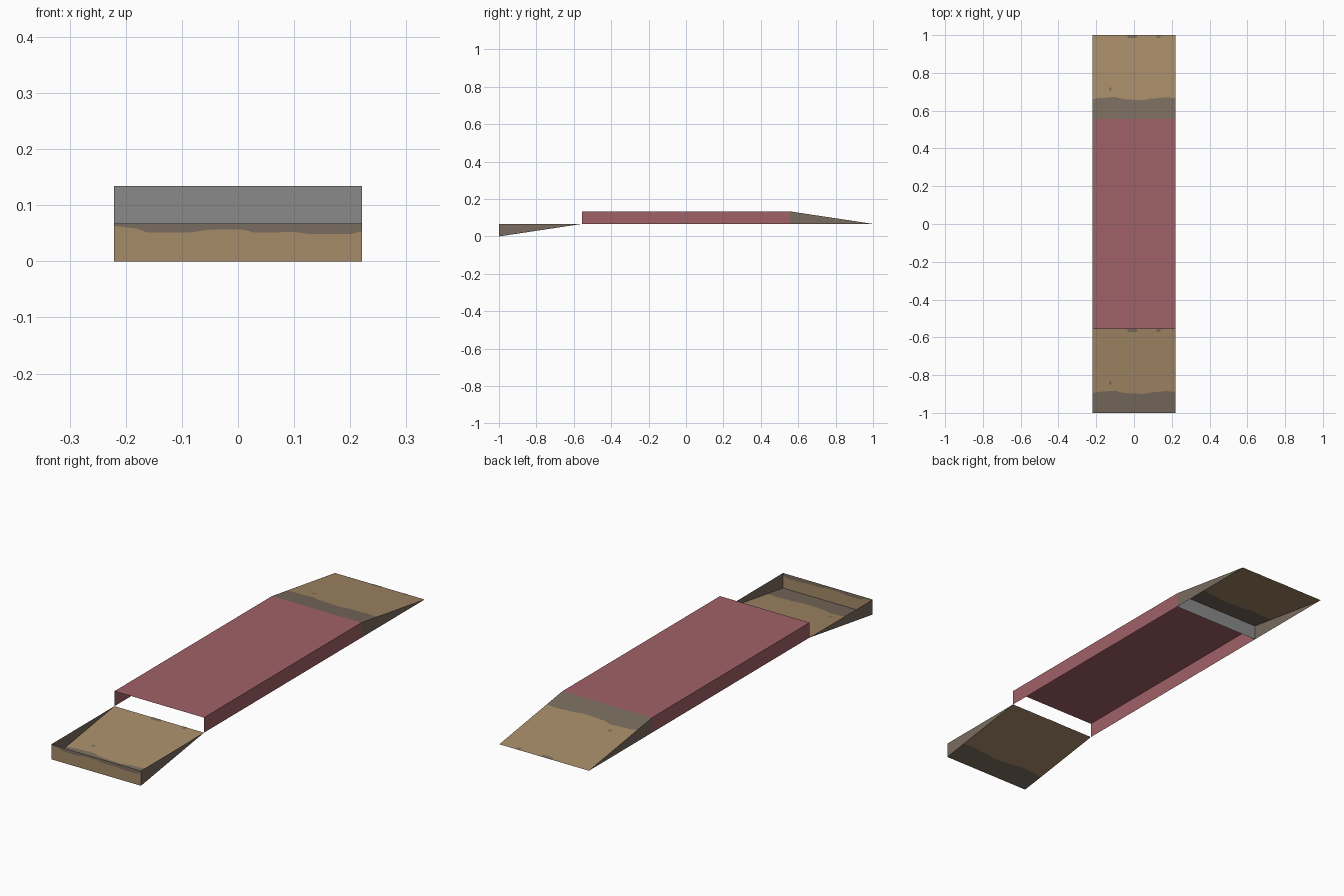
import bpy, bmesh

if "Cube" in bpy.data.objects:
    bpy.data.objects.remove(bpy.data.objects["Cube"])

W, MID, H = 0.221, 0.067, 0.134      # half width, middle level, deck top
DECK, END = 0.555, 1.0               # half deck length, ramp length limit


def material(name, hex_code):
    def lin(c):
        c /= 255
        return c / 12.92 if c <= 0.04045 else ((c + 0.055) / 1.055) ** 2.4
    m = bpy.data.materials.new(name)
    m.diffuse_color = [lin(int(hex_code[i:i + 2], 16)) for i in (0, 2, 4)] + [1]
    m.use_nodes = True
    m.node_tree.nodes["Principled BSDF"].inputs["Base Color"].default_value = m.diffuse_color
    return m


RED = material("faded_red", "A06168")
SAND = material("worn_sand", "A68B68")
DIRT = material("dusty_brown_grey", "7A6C5E")
GREY = material("plain_grey", "8A8A8A")
MATS = [RED, SAND, DIRT, GREY]


def build(name, polys):
    """Make one open shell from (points, material) pairs."""
    bm = bmesh.new()
    for pts, mat in polys:
        bm.faces.new([bm.verts.new(p) for p in pts]).material_index = MATS.index(mat)
    bmesh.ops.remove_doubles(bm, verts=bm.verts, dist=1e-5)
    me = bpy.data.meshes.new(name)
    bm.to_mesh(me)
    bm.free()
    for m in MATS:
        me.materials.append(m)
    ob = bpy.data.objects.new(name, me)
    bpy.context.collection.objects.link(ob)
    return ob


def banded(at, edge, first, second):
    """Panel split along a ragged edge; at(x, t) gives the point, t from 0 to 1."""
    polys = []
    for (x0, t0), (x1, t1) in zip(edge, edge[1:]):
        polys.append(([at(x0, 0), at(x1, 0), at(x1, t1), at(x0, t0)], first))
        polys.append(([at(x0, t0), at(x1, t1), at(x1, 1), at(x0, 1)], second))
    return polys


# ragged dirt edges across the width
SLOPE_EDGE = [(-W, .235), (-.19, .25), (-.15, .255), (-.1, .265), (-.06, .24), (0, .23),
              (.05, .225), (.09, .245), (.13, .25), (.17, .26), (W, .25)]
WALL_EDGE = [(-W, .06), (-.18, .13), (-.16, .24), (-.09, .24), (-.05, .16), (.01, .16),
             (.03, .24), (.1, .22), (.13, .28), (.2, .28), (W, .2)]


def ramp(name, y_thick, z_thick, wall):
    """Hollow wedge: slope, two triangular sides and one end wall."""
    length = END - DECK

    def slope(x, t, lift=0):
        return (x, y_thick + t * length, z_thick + t * (MID - z_thick) + lift)

    polys = banded(slope, SLOPE_EDGE, DIRT, SAND)
    for x in (-W, W):
        tri = [(x, y_thick, z_thick), (x, y_thick + length, MID), (x, y_thick, MID)]
        polys.append((tri if x < 0 else tri[::-1], DIRT))
    build(name, polys + wall)
    # small dirt spots lying on the slope
    spots = []
    for x0, x1, t0, t1 in ((-.035, .015, .965, 1), (.12, .14, .965, 1),
                           (-.132, -.118, .34, .375)):
        spots.append(([slope(x0, t0, .0008), slope(x1, t0, .0008),
                       slope(x1, t1, .0008), slope(x0, t1, .0008)], DIRT))
    build(name + "_dirt_spots", spots)


# deck: top and two sides, open below and at the ends
build("deck", [
    ([(-W, -DECK, H), (W, -DECK, H), (W, DECK, H), (-W, DECK, H)], RED),
    ([(W, -DECK, MID), (W, DECK, MID), (W, DECK, H), (W, -DECK, H)], RED),
    ([(-W, DECK, MID), (-W, -DECK, MID), (-W, -DECK, H), (-W, DECK, H)], RED)])

# back ramp, falling away from the deck, with a plain end wall
ramp("back_ramp", DECK, H, [
    ([(-W, DECK, MID), (W, DECK, MID), (W, DECK, H), (-W, DECK, H)], GREY)])

# front ramp, sunken and open on top, with a dirty-edged end wall
ramp("front_ramp", -END, 0.0, [
    (pts[::-1], mat) for pts, mat in
    banded(lambda x, t: (x, -END, MID * (1 - t)), WALL_EDGE, DIRT, SAND)])
